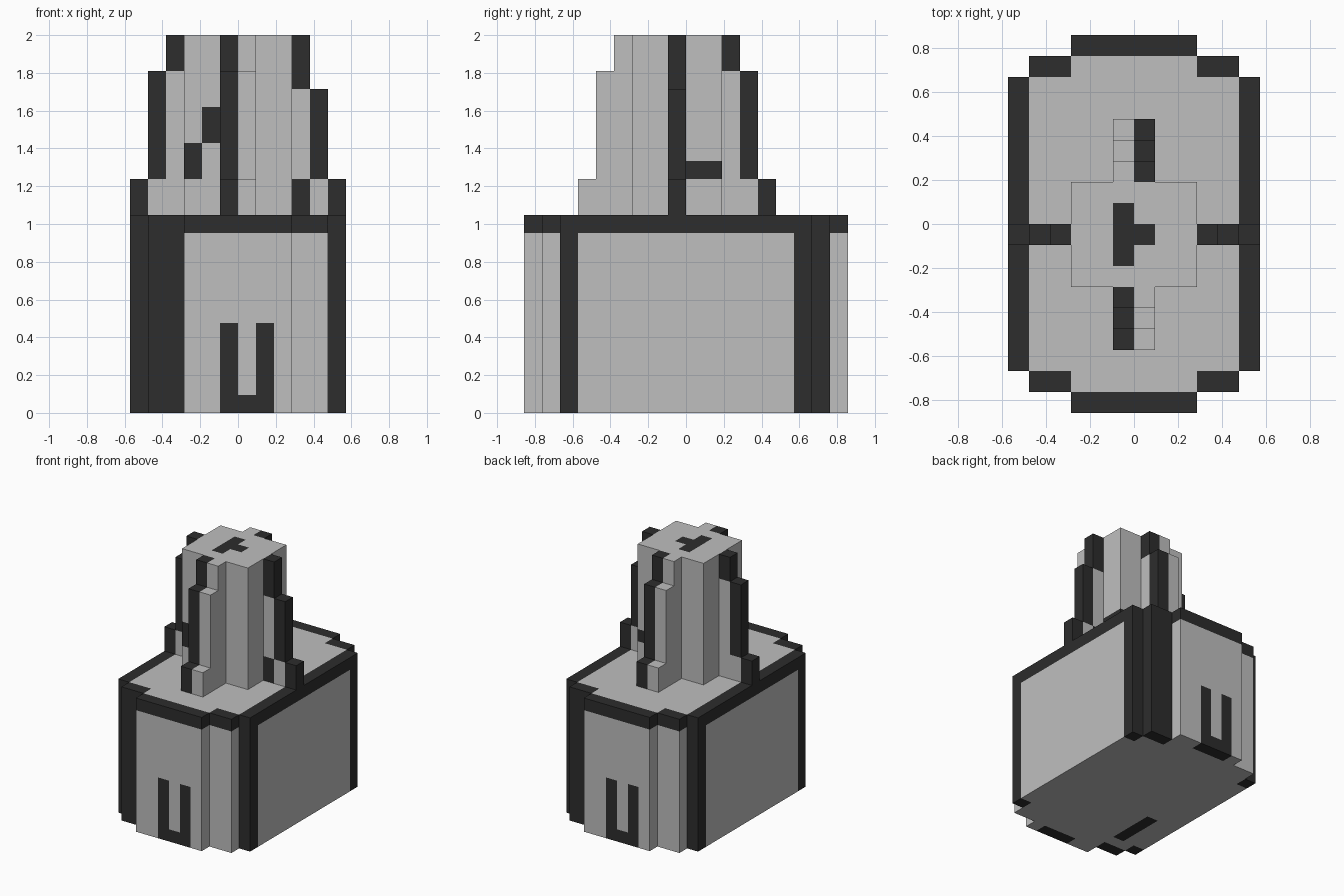
import bpy, bmesh, math
from mathutils import Vector

cube = bpy.data.objects.get("Cube")
if cube:
    bpy.data.objects.remove(cube, do_unlink=True)

U = 2 / 21  # block size


def material(name, value):
    m = bpy.data.materials.new(name)
    m.use_nodes = True
    colour = (value, value, value, 1)
    m.diffuse_color = colour
    bsdf = m.node_tree.nodes["Principled BSDF"]
    bsdf.inputs["Base Color"].default_value = colour
    bsdf.inputs["Roughness"].default_value = 0.8
    return m


MATS = [material("light grey", 0.52), material("charcoal", 0.026)]


def box(x0, x1, y0, y1, z0, z1):
    """Set of block cells; upper limits are exclusive."""
    return {(x, y, z) for x in range(x0, x1) for y in range(y0, y1) for z in range(z0, z1)}


parts = {}  # name -> (cells, dark cells)

# Main body: stepped-corner block with a dark top rim and corner posts
body = box(-3, 3, -9, 9, 0, 11) | box(-5, 5, -8, 8, 0, 11) | box(-6, 6, -7, 7, 0, 11)
rim = {c for c in body if c[2] == 10 and any(
    (c[0] + dx, c[1] + dy, 10) not in body for dx, dy in ((1, 0), (-1, 0), (0, 1), (0, -1)))}
half = (box(-6, -5, -7, -6, 0, 10) | box(5, 6, -7, -6, 0, 10) | box(-5, -3, -8, -7, 0, 10)
        | box(-1, 0, -9, -8, 0, 5) | box(1, 2, -9, -8, 0, 5) | box(0, 1, -9, -8, 0, 1))
turned = {(-1 - x, -1 - y, z) for x, y, z in half}  # half turn about the middle
underside_bar = box(-4, -3, -6, -2, 0, 1)
parts["body"] = (body, rim | half | turned | underside_bar)

# Tower core with small marks on its faces and top
core = box(-3, 3, -3, 2, 11, 21)
core_marks = (box(-1, 0, -2, 1, 20, 21) | box(0, 1, -1, 0, 20, 21)
              | box(-3, -2, -3, -2, 13, 15) | box(-2, -1, -3, -2, 15, 17)
              | box(2, 3, 0, 2, 13, 14))
parts["tower_core"] = (core, core_marks)


# Stepped fins: dark outer edge, light inner blocks
def fin(tops, place):
    cells, dark = set(), set()
    for i, top in enumerate(tops):
        below = tops[i + 1] if i + 1 < len(tops) else 11
        for z in range(11, top):
            cells.add(place(i, z))
            if z >= below:
                dark.add(place(i, z))
    return cells, dark


STEPS = (21, 19, 13)
parts["right_fin"] = fin(STEPS, lambda i, z: (-4 - i, -1, z))
left, left_dark = fin((21, 18, 13), lambda i, z: (3 + i, -1, z))
parts["left_fin"] = (left, left_dark | box(3, 4, -1, 0, 11, 13))
front_a, front_dark = fin(STEPS, lambda i, z: (-1, -4 - i, z))
front_b, _ = fin(STEPS, lambda i, z: (0, -4 - i, z))
parts["front_fin"] = (front_a | front_b, front_dark)
back_a, back_dark = fin(STEPS, lambda i, z: (0, 2 + i, z))
back_b, _ = fin(STEPS, lambda i, z: (-1, 2 + i, z))
parts["back_fin"] = (back_a | back_b, back_dark)

filled = set().union(*(cells for cells, _ in parts.values()))


# Skin the exposed sides of the cells and merge flat areas of one colour
def build(name, cells, dark):
    bm = bmesh.new()
    for c in sorted(cells):
        for axis in range(3):
            for sign in (-1, 1):
                n = Vector((0, 0, 0))
                n[axis] = sign
                if tuple(c[k] + int(n[k]) for k in range(3)) in filled:
                    continue
                a, b = Vector((0, 0, 0)), Vector((0, 0, 0))
                a[(axis + 1) % 3] = 0.5
                b[(axis + 2) % 3] = 0.5 * sign
                mid = Vector(c) + Vector((0.5, 0.5, 0.5)) + n * 0.5
                corners = (mid - a - b, mid + a - b, mid + a + b, mid - a + b)
                f = bm.faces.new([bm.verts.new(p * U) for p in corners])
                f.material_index = int(c in dark)
    bmesh.ops.remove_doubles(bm, verts=bm.verts, dist=1e-4)
    bmesh.ops.dissolve_limit(bm, angle_limit=math.radians(1), verts=bm.verts,
                             edges=bm.edges, delimit={'MATERIAL'})
    bmesh.ops.triangulate(bm, faces=[f for f in bm.faces if len(f.verts) > 4])
    mesh = bpy.data.meshes.new(name)
    bm.to_mesh(mesh)
    bm.free()
    for m in MATS:
        mesh.materials.append(m)
    bpy.context.collection.objects.link(bpy.data.objects.new(name, mesh))


for part_name, (part_cells, part_dark) in parts.items():
    build(part_name, part_cells, part_dark)
